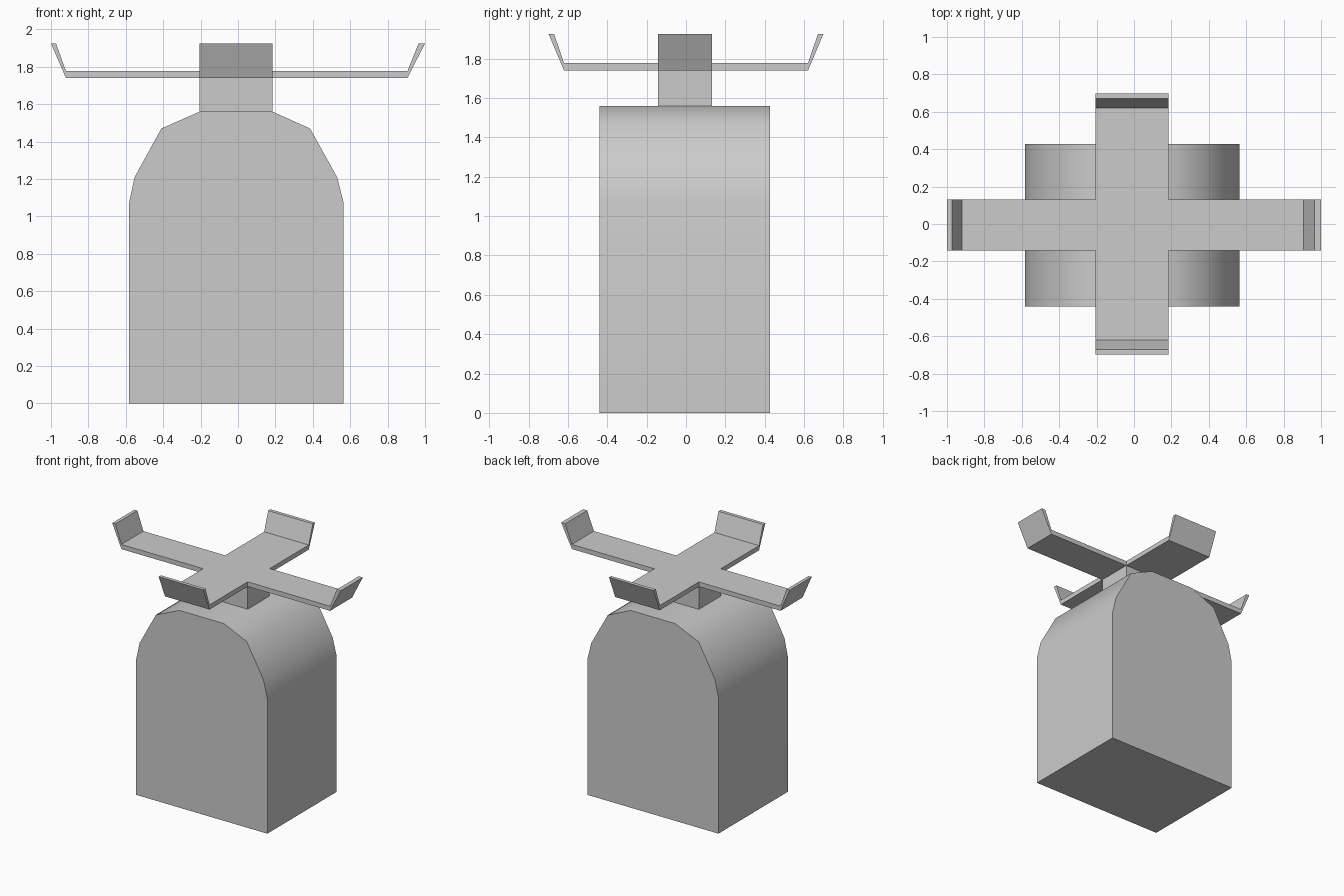
import bpy, bmesh, math
from mathutils import Vector

if "Cube" in bpy.data.objects:
    bpy.data.objects.remove(bpy.data.objects["Cube"])

X0, X1, Y0, Y1 = -0.205, 0.185, -0.143, 0.132   # neck and arm widths
Z0, Z1, TIP = 1.74, 1.777, 1.925                # plate bottom, plate top, lip top


def finish(name, bm):
    bmesh.ops.recalc_face_normals(bm, faces=bm.faces)
    me = bpy.data.meshes.new(name)
    bm.to_mesh(me)
    bm.free()
    ob = bpy.data.objects.new(name, me)
    bpy.context.collection.objects.link(ob)
    return ob


def box(x0, x1, y0, y1, z0, z1):
    bm = bmesh.new()
    bmesh.ops.create_cube(bm, size=1)
    for v in bm.verts:
        v.co = (x0 if v.co.x < 0 else x1,
                y0 if v.co.y < 0 else y1,
                z0 if v.co.z < 0 else z1)
    bm.normal_update()
    return bm


# Body: rounded-shoulder profile extruded front to back
profile = [(-0.583, 0), (0.565, 0), (0.565, 1.07), (0.53, 1.21), (0.385, 1.47), (0.185, 1.56),
           (-0.205, 1.56), (-0.41, 1.47), (-0.553, 1.21), (-0.583, 1.07)]
bm = bmesh.new()
face = bm.faces.new([bm.verts.new((x, -0.44, z)) for x, z in profile])
ext = bmesh.ops.extrude_face_region(bm, geom=[face])["geom"]
for v in ext:
    if isinstance(v, bmesh.types.BMVert):
        v.co.y = 0.427
body = finish("body", bm)
bpy.context.view_layer.objects.active = body
body.select_set(True)
bpy.ops.object.shade_smooth_by_angle(angle=math.radians(40))
body.select_set(False)

# Neck under the cross
finish("neck", box(X0, X1, Y0, Y1, 1.56, Z0))

# Cross: centre block with four arms, each ending in an upturned lip
bm = box(X0, X1, Y0, Y1, Z0, Z1)
# direction, crease, lip outer edge, lip inner edge
arms = [((1, 0, 0), 0.906, 1.0, 0.965), ((-1, 0, 0), 0.92, 1.0, 0.973),
        ((0, 1, 0), 0.62, 0.698, 0.67), ((0, -1, 0), 0.62, 0.698, 0.67)]
for d, crease, outer, inner in arms:
    d = Vector(d)
    axis = 0 if d.x else 1
    sign = d[axis]
    f = next(f for f in bm.faces if f.normal.dot(d) > 0.9)
    f = bmesh.ops.extrude_discrete_faces(bm, faces=[f])["faces"][0]
    for v in f.verts:
        v.co[axis] = sign * crease
    f = bmesh.ops.extrude_discrete_faces(bm, faces=[f])["faces"][0]
    for v in f.verts:
        v.co[axis] = sign * (outer if v.co.z < (Z0 + Z1) / 2 else inner)
        v.co.z = TIP
    bm.normal_update()
finish("cross_arms", bm)
